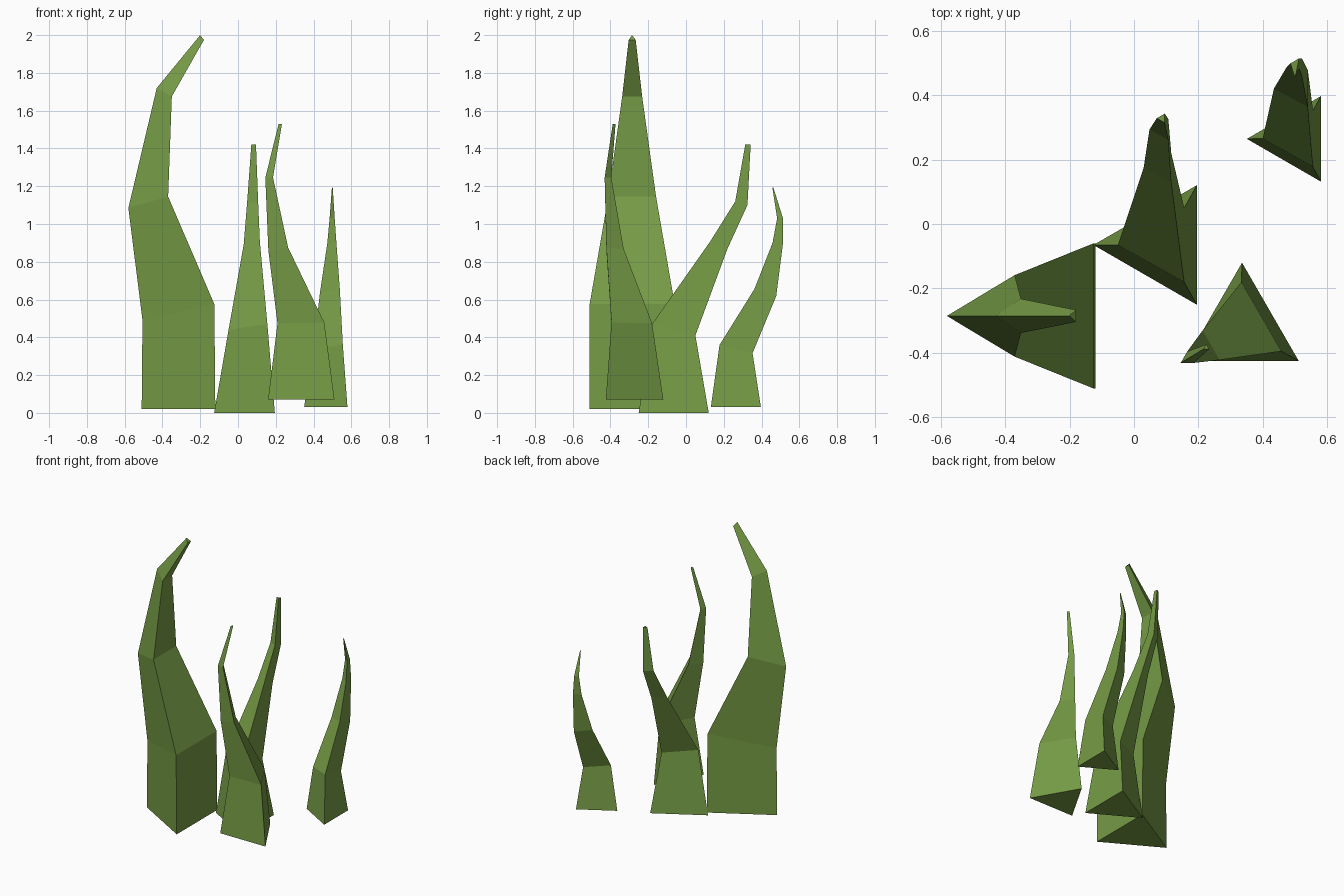
import bpy
import bmesh
from math import radians
from mathutils import Matrix, Vector

cube = bpy.data.objects.get("Cube")
if cube:
    bpy.data.objects.remove(cube, do_unlink=True)

# One flat leaf green
green = bpy.data.materials.new("leaf_green")
green.use_nodes = True
colour = (0.18, 0.33, 0.06, 1.0)
green.diffuse_color = colour
green.node_tree.nodes["Principled BSDF"].inputs["Base Color"].default_value = colour


def ring_points(bm, centre, radius, turn, lean_axis, tilt):
    """Add one equilateral cross-section, turned about z and then tilted."""
    lean = Matrix.Rotation(radians(tilt), 3, lean_axis)
    points = []
    for corner in range(3):
        spin = Matrix.Rotation(radians(turn + corner * 120), 3, "Z")
        offset = lean @ (spin @ Vector((radius, 0, 0)))
        points.append(bm.verts.new(Vector(centre) + offset))
    return points


def make_blade(name, turn, lean_axis, sections):
    """Loft a three-sided blade through sections of (x, y, z, radius, tilt)."""
    bm = bmesh.new()
    rings = [ring_points(bm, (x, y, z), radius, turn, lean_axis, tilt)
             for x, y, z, radius, tilt in sections]
    for low, high in zip(rings, rings[1:]):
        for i in range(3):
            j = (i + 1) % 3
            bm.faces.new((low[i], low[j], high[j], high[i]))
    bm.faces.new(reversed(rings[0]))
    bm.faces.new(rings[-1])
    bmesh.ops.recalc_face_normals(bm, faces=bm.faces[:])
    mesh = bpy.data.meshes.new(name)
    bm.to_mesh(mesh)
    bm.free()
    mesh.materials.append(green)
    blade = bpy.data.objects.new(name, mesh)
    bpy.context.collection.objects.link(blade)
    return blade


# Tall blade, hooking over towards the middle
make_blade("tall_blade", 180, "Y", [
    (-0.25, -0.285, 0.02, 0.26, 0),
    (-0.252, -0.285, 0.547, 0.26, -12.6),
    (-0.44, -0.285, 1.125, 0.146, -16),
    (-0.377, -0.285, 1.69, 0.061, 29),
    (-0.187, -0.285, 1.983, 0.0215, 51),
])

# Middle blade, leaning back
make_blade("middle_blade", 180, "X", [
    (0.088, -0.065, 0, 0.214, 0),
    (0.087, -0.065, 0.44, 0.137, -14.6),
    (0.087, 0.175, 0.89, 0.057, -24),
    (0.087, 0.293, 1.11, 0.039, -17),
    (0.087, 0.328, 1.42, 0.0165, 0),
])

# Front blade, leaning sideways
make_blade("front_blade", 90, "Y", [
    (0.335, -0.323, 0.07, 0.203, 0),
    (0.333, -0.323, 0.476, 0.143, -1),
    (0.213, -0.391, 0.868, 0.061, -8),
    (0.165, -0.419, 1.246, 0.0235, 0),
    (0.224, -0.383, 1.53, 0.01, 0),
])

# Small back blade, ending in a point
make_blade("back_blade", 180, "X", [
    (0.503, 0.264, 0.03, 0.153, 0),
    (0.503, 0.265, 0.338, 0.104, -14),
    (0.504, 0.42, 0.637, 0.07, -18),
    (0.505, 0.486, 0.9, 0.032, 0),
    (0.503, 0.498, 1.03, 0.018, 0),
    (0.5, 0.46, 1.193, 0.003, 0),
])
